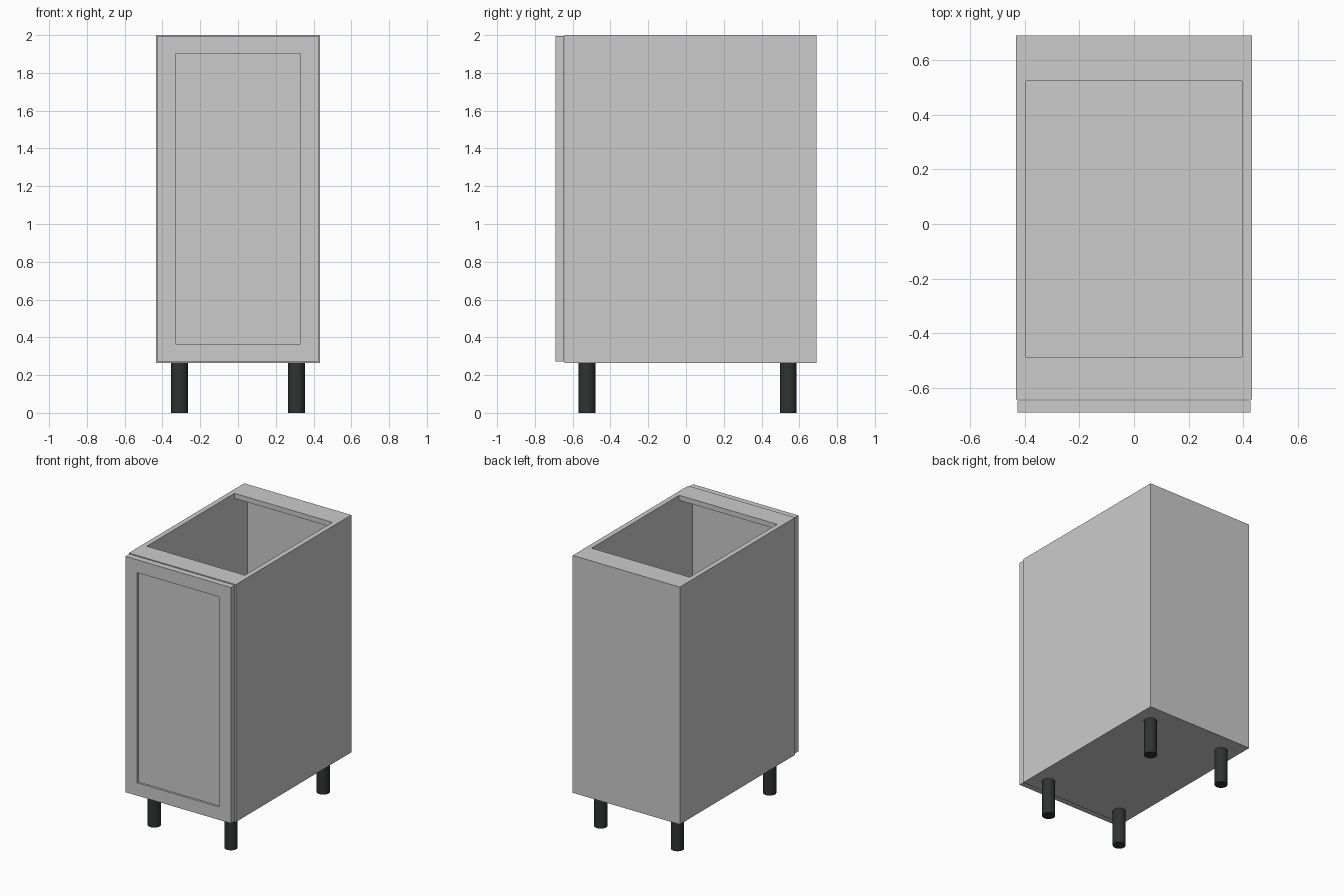
import bpy, bmesh
from mathutils import Vector

if "Cube" in bpy.data.objects:
    bpy.data.objects.remove(bpy.data.objects["Cube"])


def box(name, lo, hi):
    """Axis-aligned panel between two corners."""
    lo, hi = Vector(lo), Vector(hi)
    bm = bmesh.new()
    bmesh.ops.create_cube(bm, size=1)
    bmesh.ops.scale(bm, vec=hi - lo, verts=bm.verts)
    mesh = bpy.data.meshes.new(name)
    bm.to_mesh(mesh)
    bm.free()
    obj = bpy.data.objects.new(name, mesh)
    obj.location = (lo + hi) / 2
    bpy.context.collection.objects.link(obj)
    return obj


W, T = 0.433, 0.037            # half width, board thickness
FRONT, BACK = -0.643, 0.69     # carcass depth limits
BOTTOM, TOP = 0.265, 2.0
IN = W - T                     # inner half width
BACK_IN = BACK - 0.012         # inner face of the thin back

# Carcass
box("left_side_panel", (-W, FRONT, BOTTOM), (-IN, BACK, TOP))
box("right_side_panel", (IN, FRONT, BOTTOM), (W, BACK, TOP))
box("bottom_panel", (-IN, FRONT, BOTTOM), (IN, BACK_IN, BOTTOM + T))
box("back_panel", (-IN, BACK_IN, BOTTOM), (IN, BACK, TOP))
box("front_top_rail", (-IN, FRONT, TOP - T), (IN, -0.487, TOP))
box("back_top_rail", (-IN, 0.524, TOP - T), (IN, BACK_IN, TOP))

# Door with a recessed centre panel
door = box("door", (-0.426, -0.69, 0.271), (0.426, FRONT - 0.003, 1.995))
bm = bmesh.new()
bm.from_mesh(door.data)
face = min(bm.faces, key=lambda f: f.calc_center_median().y)
bmesh.ops.inset_individual(bm, faces=[face], thickness=0.133)
panel = bmesh.ops.extrude_discrete_faces(bm, faces=[face])["faces"][0]
bmesh.ops.translate(bm, vec=(0, 0.015, 0), verts=panel.verts)
bmesh.ops.recalc_face_normals(bm, faces=bm.faces)
bm.to_mesh(door.data)
bm.free()

# Round legs
black = bpy.data.materials.new("leg_black")
black.diffuse_color = (0.03, 0.032, 0.032, 1)
black.use_nodes = True
black.node_tree.nodes["Principled BSDF"].inputs["Base Color"].default_value = black.diffuse_color
for depth, y in (("front", -0.524), ("back", 0.542)):
    for side, x in (("left", -0.31), ("right", 0.31)):
        bpy.ops.mesh.primitive_cylinder_add(
            vertices=32, radius=0.044, depth=BOTTOM, location=(x, y, BOTTOM / 2))
        leg = bpy.context.object
        leg.name = f"{depth}_{side}_leg"
        leg.data.materials.append(black)
        bpy.ops.object.shade_smooth_by_angle()
